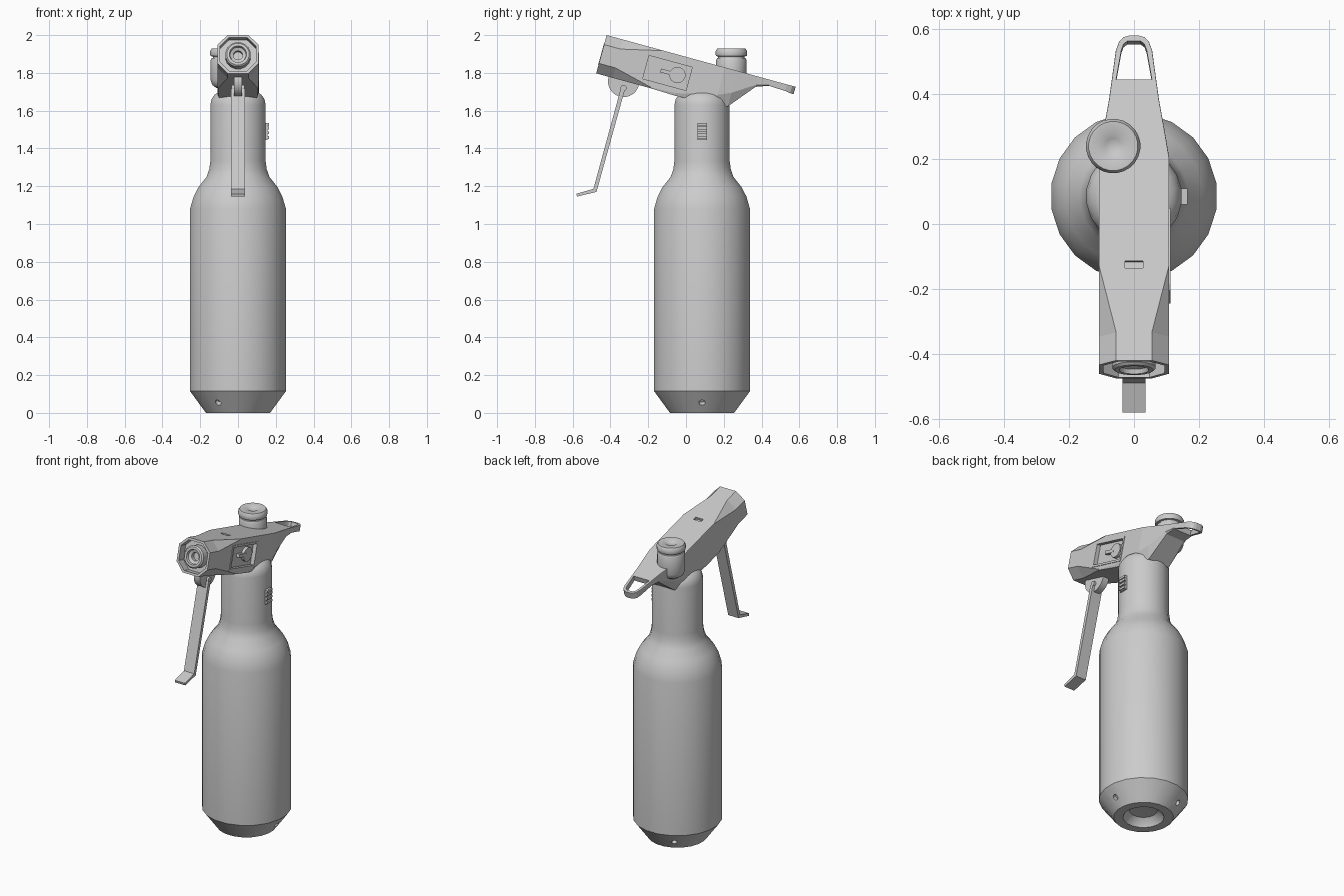
import bpy, bmesh
from math import pi, cos, sin, radians, atan2
from mathutils import Matrix, Vector

if "Cube" in bpy.data.objects:
    bpy.data.objects.remove(bpy.data.objects["Cube"])

T, R = Matrix.Translation, Matrix.Rotation
# Head frame: y runs along the tilted top surface, z = 0 is that surface
HEAD = T((0, -0.42, 2.0)) @ R(radians(-15.3), 4, 'X')


def finish(name, bm, mat, smooth):
    bmesh.ops.remove_doubles(bm, verts=bm.verts, dist=1e-5)
    bmesh.ops.recalc_face_normals(bm, faces=bm.faces)
    bm.transform(mat)
    me = bpy.data.meshes.new(name)
    bm.to_mesh(me)
    bm.free()
    ob = bpy.data.objects.new(name, me)
    bpy.context.collection.objects.link(ob)
    if smooth:
        shade(ob, smooth)
    return ob


def activate(ob):
    bpy.ops.object.select_all(action='DESELECT')
    ob.select_set(True)
    bpy.context.view_layer.objects.active = ob


def shade(ob, deg):
    activate(ob)
    bpy.ops.object.shade_smooth_by_angle(angle=radians(deg))


def loft(name, rings, mat=Matrix(), smooth=0):
    bm = bmesh.new()
    vs = [[bm.verts.new(p) for p in ring] for ring in rings]
    n = len(rings[0])
    for a, b in zip(vs, vs[1:]):
        for i in range(n):
            j = (i + 1) % n
            bm.faces.new((a[i], a[j], b[j], b[i]))
    bm.faces.new(vs[0][::-1])
    bm.faces.new(vs[-1])
    return finish(name, bm, mat, smooth)


def lathe(name, profile, mat=Matrix(), n=20, smooth=40):
    # Profile of (radius, z) that starts and ends on the axis
    bm = bmesh.new()
    bottom = bm.verts.new((0, 0, profile[0][1]))
    top = bm.verts.new((0, 0, profile[-1][1]))
    rings = [[bm.verts.new((r * cos((i + .5) * 2 * pi / n), r * sin((i + .5) * 2 * pi / n), z))
              for i in range(n)] for r, z in profile[1:-1]]
    for i in range(n):
        j = (i + 1) % n
        bm.faces.new((bottom, rings[0][j], rings[0][i]))
        bm.faces.new((top, rings[-1][i], rings[-1][j]))
        for a, b in zip(rings, rings[1:]):
            bm.faces.new((a[i], a[j], b[j], b[i]))
    return finish(name, bm, mat, smooth)


def cylinder(name, r, z0, z1, mat, n=20):
    return lathe(name, [(0, z0), (r, z0), (r, z1), (0, z1)], mat, n)


def box(name, x, y, z, mat=Matrix()):
    return loft(name, [[(x[0], y[0], h), (x[1], y[0], h), (x[1], y[1], h), (x[0], y[1], h)] for h in z], mat)


def prism(name, pts, half):
    return loft(name, [[(x, y, z) for y, z in pts] for x in (-half, half)])


def cut(ob, cutter):
    cutter.hide_render = True
    m = ob.modifiers.new("cut", 'BOOLEAN')
    m.operation, m.solver, m.object = 'DIFFERENCE', 'EXACT', cutter
    activate(ob)
    bpy.ops.object.modifier_apply(modifier=m.name)
    bpy.data.objects.remove(cutter)


# Bottle with recessed base and three small holes in the lower chamfer
AXIS = T((0, 0.085, 0))
bottle = lathe("bottle", [
    (0, .05), (.08, .045), (.108, .02), (.118, 0), (.172, 0), (.257, .115), (.257, 1.08),
    (.238, 1.145), (.212, 1.195), (.168, 1.25), (.154, 1.29), (.148, 1.335), (.148, 1.63),
    (.142, 1.66), (.125, 1.685), (.1, 1.70), (0, 1.71)], AXIS)
for k in range(3):
    m = AXIS @ R(k * 2 * pi / 3, 4, 'Z') @ T((.213, 0, .052)) @ R(pi / 2 + atan2(.085, .115), 4, 'Y')
    cut(bottle, cylinder("hole_cutter", .017, -.03, .03, m, 12))
shade(bottle, 35)


# Spray head, lofted along its length
def section(s, tw, w, h1, h2, bw, hb):
    half = [(tw, 0), (w, h1), (w, h2), (bw, hb)]
    return [(x, s, h) for x, h in half] + [(-x, s, h) for x, h in half[::-1]]


head = loft("spray_head", [section(*a) for a in (
    (0, .055, .108, -.052, -.155, .055, -.21),
    (.09, .055, .108, -.052, -.155, .055, -.21),
    (.30, .107, .108, -.003, -.205, .106, -.21),
    (.432, .107, .108, -.003, -.2, .104, -.214),
    (.65, .107, .108, -.003, -.15, .09, -.205),
    (.718, .096, .097, -.003, -.12, .075, -.195),
    (.833, .076, .077, -.003, -.045, .066, -.056),
    (.90, .067, .068, -.003, -.028, .066, -.032),
    (.99, .055, .056, -.003, -.032, .055, -.036),
    (1.018, .045, .046, -.003, -.036, .045, -.040),
    (1.032, .031, .032, -.003, -.037, .031, -.041),
    (1.037, .014, .015, -.003, -.037, .014, -.041))], HEAD)

# Octagonal mouth, side panel recess, top slot and hanging loop opening
mouth = [section(s, .048, .094, -.052, -.155, .048, -.21) for s in (-.05, .05)]
mouth = [[(x, s, -.105 + (h + .105) * .87) for x, s, h in ring] for ring in mouth]
cut(head, loft("mouth_cutter", mouth, HEAD))
cut(head, box("panel_cutter", (.083, .2), (.24, .487), (-.177, -.04), HEAD))
cut(head, box("slot_cutter", (-.028, .028), (.295, .318), (-.015, .05), HEAD))
cut(head, loft("loop_cutter", [[(-w, s, -.1), (w, s, -.1), (w, s, .1), (-w, s, .1)] for s, w in
                               ((.897, .055), (.99, .039), (1.01, .032), (1.02, .02))], HEAD))

# Raised rim around the side panel
rim = box("panel_rim", (.09, .112), (.232, .495), (-.185, -.032), HEAD)
cut(rim, box("rim_cutter", (.05, .2), (.245, .482), (-.172, -.045), HEAD))

# Nozzle in the mouth
lathe("nozzle", [(0, -.045), (.025, -.045), (.025, -.02), (.042, -.012), (.046, .002), (.060, .002),
                 (.068, -.006), (.068, -.06), (0, -.06)][::-1],
      HEAD @ T((0, 0, -.105)) @ R(pi / 2, 4, 'X'), 16, 30)

# Side dial with pointer
DIAL = HEAD @ T((0, .417, -.105)) @ R(pi / 2, 4, 'Y')
cylinder("dial", .043, .075, .102, DIAL, 20)
box("dial_pointer", (.075, .104), (.325, .40), (-.115, -.095), HEAD)

# Filler neck and cap with dimpled top
lathe("filler_cap", [
    (0, 1.72), (.05, 1.72), (.072, 1.735), (.081, 1.76), (.081, 1.868), (.076, 1.878), (.07, 1.88),
    (.07, 1.887), (.082, 1.889), (.084, 1.897), (.084, 1.915), (.076, 1.928), (.036, 1.928),
    (.024, 1.92), (0, 1.917)], T((-.064, .24, 0)), 24, 40)

# Ribbed catch on the neck
prism_y = (.06, .11)
box("neck_catch", (.13, .155), prism_y, (1.445, 1.535))
for z in (1.458, 1.483, 1.508, 1.527):
    box("catch_rib", (.14, .164), prism_y, (z - .007, z + .007))

# Trigger mount, pin and bent lever
SIDE = T((0, -.33, 1.755)) @ R(pi / 2, 4, 'Y')
cylinder("trigger_mount", .083, -.021, .021, SIDE, 24)
cylinder("trigger_pin", .016, -.034, .034, T((0, 0, -.035)) @ SIDE, 12)
prism("trigger_lever", [(-.346, 1.715), (-.49, 1.186), (-.581, 1.16), (-.577, 1.145),
                        (-.474, 1.17), (-.324, 1.71)], .036)
